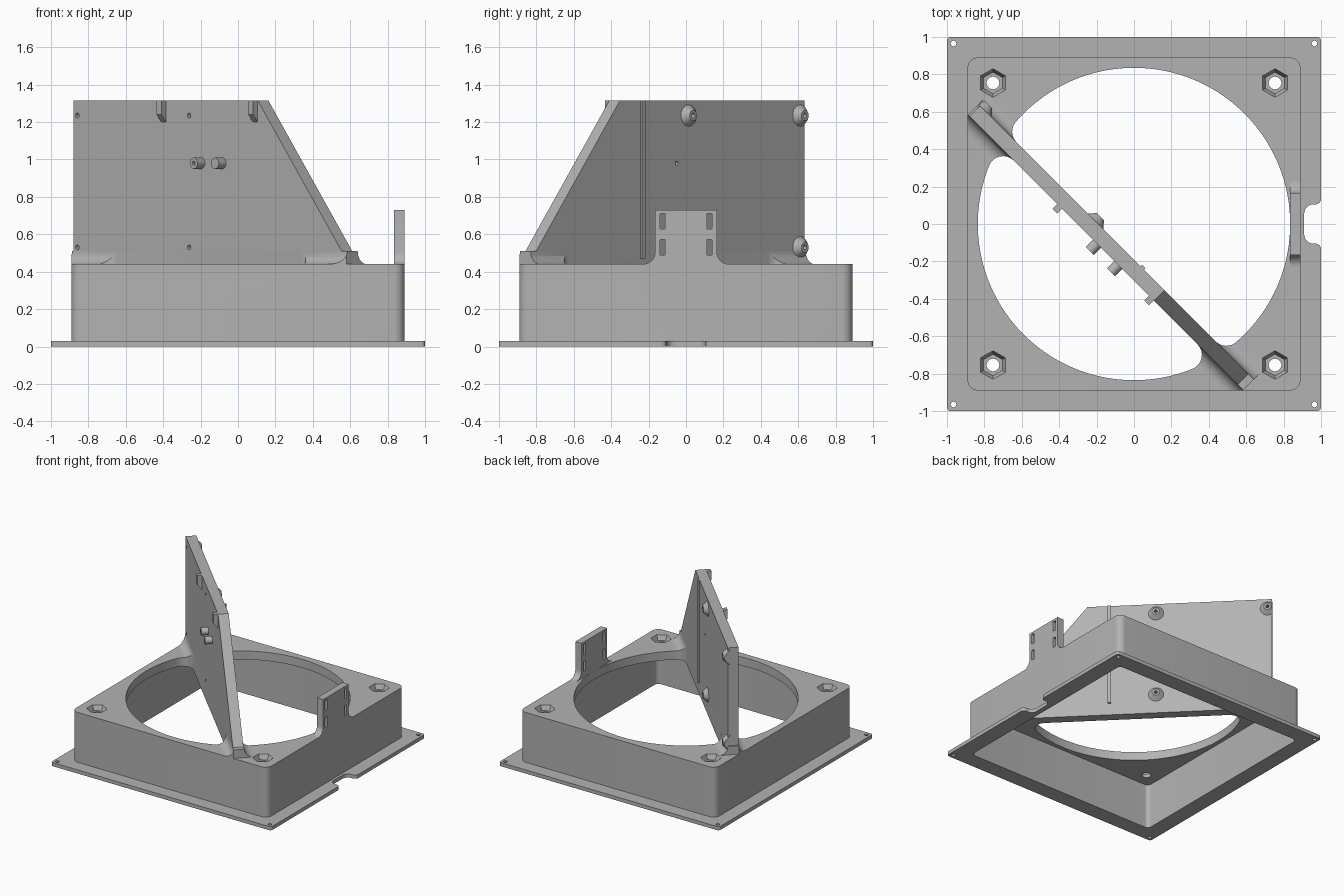
import bpy, bmesh, math
from math import pi, sin, cos, sqrt, atan2, radians
from mathutils import Matrix, Vector

if "Cube" in bpy.data.objects:
    bpy.data.objects.remove(bpy.data.objects["Cube"])

grey = bpy.data.materials.new("plain grey")
grey.use_nodes = True
GREY = (0.45, 0.45, 0.45, 1)
grey.diffuse_color = GREY
grey.node_tree.nodes["Principled BSDF"].inputs["Base Color"].default_value = GREY

# Working frames: PLAN (x, y, up), SIDE (y, z, along x), and the diagonal ones
PLAN = Matrix.Identity(4)
SIDE = Matrix(((0, 0, 1, 0), (1, 0, 0, 0), (0, 1, 0, 0), (0, 0, 0, 1)))
DIAG = Matrix.Rotation(radians(-45), 4, "Z")          # u, v, up
DIAG_FACE = DIAG @ Matrix.Rotation(radians(90), 4, "X")  # u, z, towards front
DIAG_SECTION = DIAG @ SIDE                            # v, z, along u


def make(name, bm):
    bmesh.ops.recalc_face_normals(bm, faces=bm.faces)
    mesh = bpy.data.meshes.new(name)
    bm.to_mesh(mesh)
    bm.free()
    mesh.materials.append(grey)
    obj = bpy.data.objects.new(name, mesh)
    bpy.context.collection.objects.link(obj)
    return obj


def prism(name, outline, low, high, frame=PLAN):
    bm = bmesh.new()
    face = bm.faces.new([bm.verts.new((p[0], p[1], low)) for p in outline])
    top = bmesh.ops.extrude_face_region(bm, geom=[face])["geom"]
    bmesh.ops.translate(bm, vec=(0, 0, high - low),
                        verts=[g for g in top if isinstance(g, bmesh.types.BMVert)])
    bm.transform(frame)
    return make(name, bm)


def cone(name, x, y, low, high, r_low, r_high, frame=PLAN, sides=24):
    bm = bmesh.new()
    bmesh.ops.create_cone(bm, cap_ends=True, segments=sides, radius1=r_low,
                          radius2=r_high, depth=high - low)
    bm.transform(frame @ Matrix.Translation((x, y, (low + high) / 2)))
    return make(name, bm)


def combine(obj, others, operation):
    for other in others:
        mod = obj.modifiers.new(operation, "BOOLEAN")
        mod.operation, mod.solver, mod.object = operation, "EXACT", other
        graph = bpy.context.evaluated_depsgraph_get()
        mesh = bpy.data.meshes.new_from_object(obj.evaluated_get(graph))
        obj.modifiers.clear()
        obj.data = mesh
        bpy.data.objects.remove(other)


def rounded(corners, steps=8):
    """Round each (x, y, radius) corner of an outline."""
    out = []
    for i, c in enumerate(corners):
        p = Vector(c[:2])
        r = c[2] if len(c) > 2 else 0
        if not r:
            out.append(p)
            continue
        a = (Vector(corners[i - 1][:2]) - p).normalized()
        b = (Vector(corners[(i + 1) % len(corners)][:2]) - p).normalized()
        half = a.angle(b) / 2
        centre = p + (a + b).normalized() * r / sin(half)
        start = p + a * r / math.tan(half) - centre
        end = p + b * r / math.tan(half) - centre
        sweep = start.angle_signed(end)
        for k in range(steps + 1):
            t = -sweep * k / steps
            out.append(centre + Vector((start.x * cos(t) - start.y * sin(t),
                                        start.x * sin(t) + start.y * cos(t))))
    return out


def rectangle(x0, x1, y0, y1, r=0):
    return rounded([(x0, y0, r), (x1, y0, r), (x1, y1, r), (x0, y1, r)])


def arc(cx, cy, r, a0, a1, steps):
    return [(cx + r * cos(a0 + (a1 - a0) * k / steps),
             cy + r * sin(a0 + (a1 - a0) * k / steps)) for k in range(steps + 1)]


def opening(edge, r=0.08, big=0.835):
    """Part of the round opening above the line v = edge, corners rounded."""
    cv = edge + r
    cu = sqrt((big - r) ** 2 - cv ** 2)
    t = atan2(cv, cu)
    return (arc(cu, cv, r, -pi / 2, t, 8) + arc(0, 0, big, t, pi - t, 72)[1:-1]
            + arc(-cu, cv, r, pi - t, 1.5 * pi, 8))


TOP, CEILING, PANEL_TOP, WALL = 0.44, 0.37, 1.315, 0.89
BACK, FRONT, END = 0.135, 0.215, 1.03    # panel faces and end on the diagonal

# Base: hollow box on a flange with a cable notch
base = prism("base", rectangle(-WALL, WALL, -WALL, WALL, 0.055), 0, TOP)
flange = prism("flange", rounded([
    (-1, -1, 0.02), (1, -1, 0.02), (1, -0.105, 0.03), (0.91, -0.105, 0.05),
    (0.91, 0.105, 0.05), (1, 0.105, 0.03), (1, 1, 0.02), (-1, 1, 0.02)]), 0, 0.03)

# Slotted bracket with flared foot
bracket = prism("bracket", rounded([
    (-0.235, 0.4), (0.235, 0.4), (0.235, TOP), (0.165, TOP, 0.065), (0.165, 0.73),
    (-0.165, 0.73), (-0.165, TOP, 0.065), (-0.235, TOP)]), 0.834, WALL, SIDE)
slots = [prism("slot", rectangle(y - 0.014, y + 0.014, z - 0.042, z + 0.042, 0.006),
               0.7, 1, SIDE) for y in (-0.125, 0.125) for z in (0.53, 0.67)]

# Fillets where the panel meets the top plate
R = 0.07
foot = prism("foot", [(-FRONT - R, 0.4), (-BACK + R, 0.4)]
             + arc(-BACK + R, TOP + R, R, 1.5 * pi, pi, 8)
             + arc(-FRONT - R, TOP + R, R, 0, -pi / 2, 8),
             -END - 0.01, END + 0.01, DIAG_SECTION)
combine(foot, [prism("limit", rectangle(-WALL, WALL, -WALL, WALL, 0.055), 0.2, 0.8)],
        "INTERSECT")
combine(base, [flange, foot, bracket], "UNION")

# Cut the underside, the two halves of the opening and the screw holes
cuts = [prism("hollow", rectangle(-0.868, 0.868, -0.868, 0.868, 0.035), -0.1, CEILING),
        prism("back_opening", opening(-BACK), 0.2, 0.6, DIAG),
        prism("front_opening", [(u, -v) for u, v in opening(FRONT)], 0.2, 0.6, DIAG)]
for sx in (-1, 1):
    for sy in (-1, 1):
        cuts += [cone("nut_pocket", sx * 0.754, sy * 0.754, 0.4, TOP + 0.001,
                      0.058, 0.077, sides=6),
                 cone("bolt_hole", sx * 0.754, sy * 0.754, 0.3, 0.5, 0.034, 0.034),
                 cone("flange_hole", sx * 0.965, sy * 0.965, -0.1, 0.1, 0.015, 0.015)]
combine(base, cuts + slots, "DIFFERENCE")

# Diagonal panel with a sloping edge
panel = prism("panel", [(-END, CEILING), (END, CEILING), (END, 0.47),
                        (0.365, PANEL_TOP), (-END, PANEL_TOP)], BACK, FRONT, DIAG_FACE)
adds, drills = [], []
for u in (-1.0, -0.155):
    for z in (0.53, 1.235):
        adds.append(cone("boss", u, z, BACK - 0.035, BACK + 0.02, 0.028, 0.075, DIAG_FACE))
        drills.append(cone("boss_hole", u, z, 0, 0.4, 0.013, 0.013, DIAG_FACE, 16))
for u in (-0.065, 0.095):
    adds.append(cone("peg", u, 0.98, FRONT - 0.02, 0.27, 0.03, 0.03, DIAG_FACE))
    drills.append(cone("peg_hole", u, 0.98, 0, 0.4, 0.011, 0.011, DIAG_FACE, 16))
for u in (-0.365, 0.328):
    adds.append(prism("clip", [(-0.2, 1.2), (-FRONT, 1.2), (-0.25, 1.24),
                               (-0.25, PANEL_TOP), (-0.2, PANEL_TOP)],
                      u, u + 0.036, DIAG_SECTION))
adds.append(prism("rib", rectangle(0.185, 0.21, 0.47, PANEL_TOP),
                  BACK - 0.012, BACK + 0.01, DIAG_FACE))
drills.append(prism("trim", rectangle(-1.3, -END - 0.005, 0.3, 1.4), 0, 0.4, DIAG_FACE))
combine(panel, adds, "UNION")
combine(panel, drills, "DIFFERENCE")

for obj in (base, panel):
    obj.data.shade_smooth()
    obj.data.set_sharp_from_angle(angle=radians(30))
